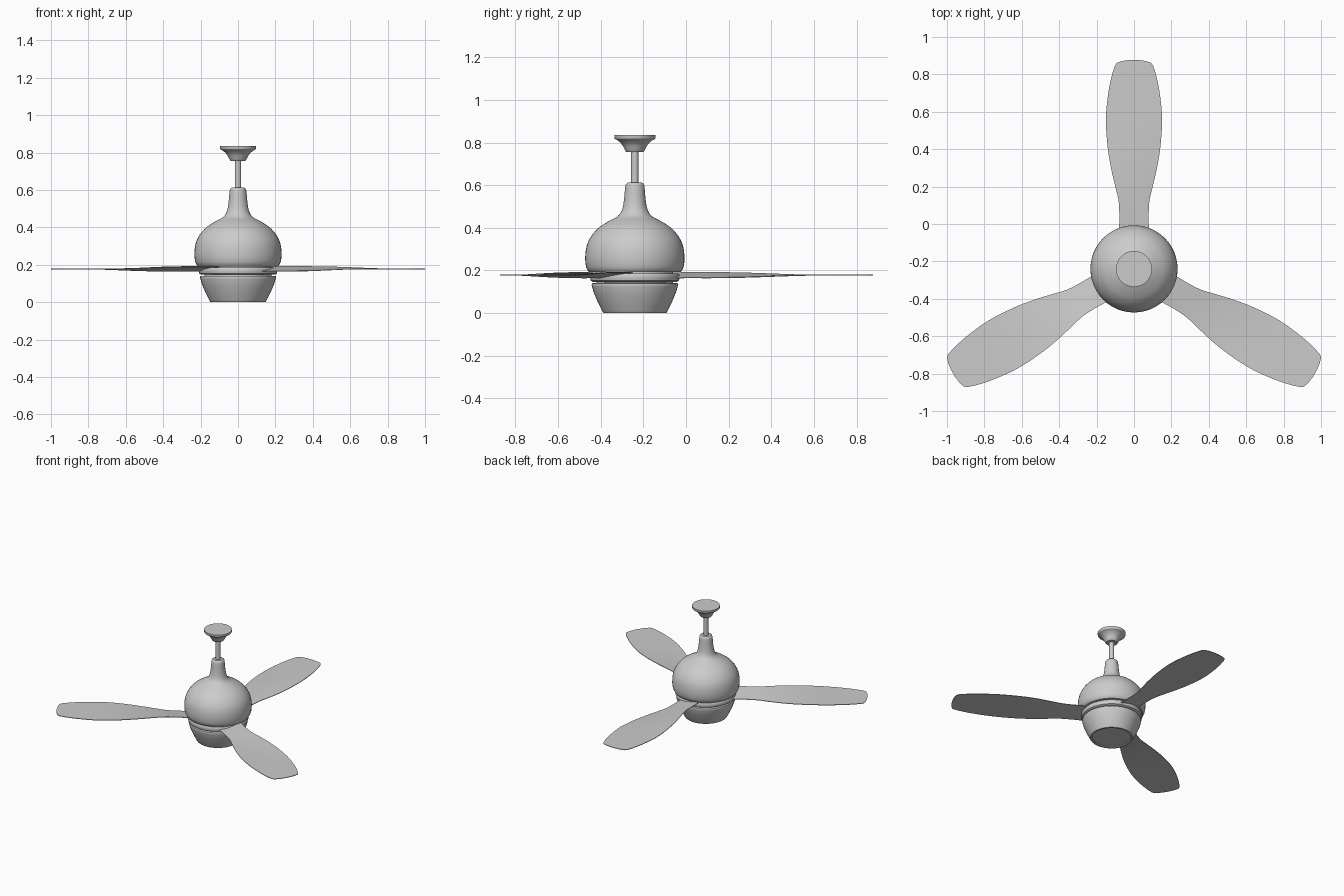
import bpy, bmesh, math
from mathutils import Vector

cube = bpy.data.objects.get("Cube")
if cube:
    bpy.data.objects.remove(cube, do_unlink=True)

AXIS_Y = -0.24      # the motor sits in front of the overall centre
BLADE_Z = 0.178

grey = bpy.data.materials.new("light grey")
grey.use_nodes = True
grey.diffuse_color = (0.6, 0.6, 0.6, 1)
grey.node_tree.nodes["Principled BSDF"].inputs["Base Color"].default_value = (0.6, 0.6, 0.6, 1)


def finish(name, bm, angle=35):
    """Turn a bmesh into a shaded object on the motor axis."""
    bmesh.ops.recalc_face_normals(bm, faces=bm.faces)
    mesh = bpy.data.meshes.new(name)
    bm.to_mesh(mesh)
    bm.free()
    mesh.materials.append(grey)
    ob = bpy.data.objects.new(name, mesh)
    bpy.context.collection.objects.link(ob)
    ob.location.y = AXIS_Y
    bpy.ops.object.select_all(action="DESELECT")
    ob.select_set(True)
    bpy.context.view_layer.objects.active = ob
    bpy.ops.object.shade_smooth_by_angle(angle=math.radians(angle))
    return ob


def smooth_path(points, steps=4):
    """Catmull-Rom curve through the points."""
    pts = [Vector(p) for p in points]
    pts = [2 * pts[0] - pts[1]] + pts + [2 * pts[-1] - pts[-2]]
    out = []
    for a, b, c, d in zip(pts, pts[1:], pts[2:], pts[3:]):
        for i in range(steps):
            t = i / steps
            out.append(0.5 * (2 * b + (c - a) * t + (2 * a - 5 * b + 4 * c - d) * t ** 2
                              + (3 * b - a - 3 * c + d) * t ** 3))
    return out + [pts[-2]]


def lathe(name, profile, sides=48):
    """Revolve (radius, height) points and cap both ends."""
    bm = bmesh.new()
    rings = []
    for r, z in profile:
        rings.append([bm.verts.new((r * math.cos(k * math.tau / sides),
                                    r * math.sin(k * math.tau / sides), z))
                      for k in range(sides)])
    for low, high in zip(rings, rings[1:]):
        for k in range(sides):
            n = (k + 1) % sides
            bm.faces.new((low[k], low[n], high[n], high[k]))
    bm.faces.new(rings[0])
    bm.faces.new(rings[-1])
    return finish(name, bm)


# Ceiling mount and rod
lathe("ceiling_canopy", smooth_path([(0.04, 0.755), (0.048, 0.768), (0.06, 0.79),
                                     (0.078, 0.808), (0.094, 0.817)])
      + [(0.096, 0.82), (0.096, 0.835)])
lathe("down_rod", [(0.017, 0.6), (0.017, 0.765)], 24)

# Motor housing with its flared neck
lathe("motor_housing", [(0.19, 0.192)] + smooth_path([
    (0.215, 0.192), (0.228, 0.215), (0.233, 0.26), (0.226, 0.315), (0.205, 0.36),
    (0.17, 0.4), (0.125, 0.43), (0.08, 0.455), (0.06, 0.485), (0.051, 0.53),
    (0.046, 0.585), (0.042, 0.604), (0.034, 0.612)]))

# Rotating hub ring between housing and bowl
lathe("hub_core", [(0.18, 0.13), (0.18, 0.2)])
lathe("hub_ring", [(0.17, 0.147), (0.198, 0.147), (0.207, 0.153), (0.21, 0.165),
                   (0.21, 0.178), (0.205, 0.186), (0.17, 0.186)])

# Lower bowl with a slightly recessed bottom
lathe("lower_bowl", [(0.133, 0.006), (0.135, 0.0), (0.147, 0.0)]
      + smooth_path([(0.15, 0.004), (0.173, 0.05), (0.192, 0.095), (0.203, 0.132)])
      + [(0.201, 0.139), (0.195, 0.141), (0.17, 0.141)])

# Blades: (distance from axis, half width), twisted near the root
OUTLINE = smooth_path([(0.15, 0.08), (0.34, 0.08), (0.44, 0.1), (0.54, 0.123),
                       (0.66, 0.142), (0.81, 0.15), (0.95, 0.136), (1.04, 0.117),
                       (1.09, 0.101)]) + [Vector((1.103, 0.09)), Vector((1.112, 0.06)),
                                          Vector((1.117, 0.025))]
THICK = 0.004
COLUMNS = 4


def blade(name, turn):
    bm = bmesh.new()
    rows = []
    for dist, half in OUTLINE:
        fade = min(1, max(0, (0.85 - dist) / 0.5))
        slope = -math.tan(math.radians(9)) * fade ** 1.5
        row = []
        for k in range(COLUMNS + 1):
            x = half * (2 * k / COLUMNS - 1)
            row.append(bm.verts.new((x, dist, BLADE_Z + slope * x - THICK / 2)))
        rows.append(row)
    for a, b in zip(rows, rows[1:]):
        for k in range(COLUMNS):
            bm.faces.new((a[k], a[k + 1], b[k + 1], b[k]))
    top = bmesh.ops.extrude_face_region(bm, geom=bm.faces[:], use_keep_orig=True)
    bmesh.ops.translate(bm, vec=(0, 0, THICK),
                        verts=[g for g in top["geom"] if isinstance(g, bmesh.types.BMVert)])
    ob = finish(name, bm)
    ob.rotation_euler.z = turn


for i, side in enumerate(("back", "right", "left")):
    blade(side + "_blade", i * math.tau / 3)
